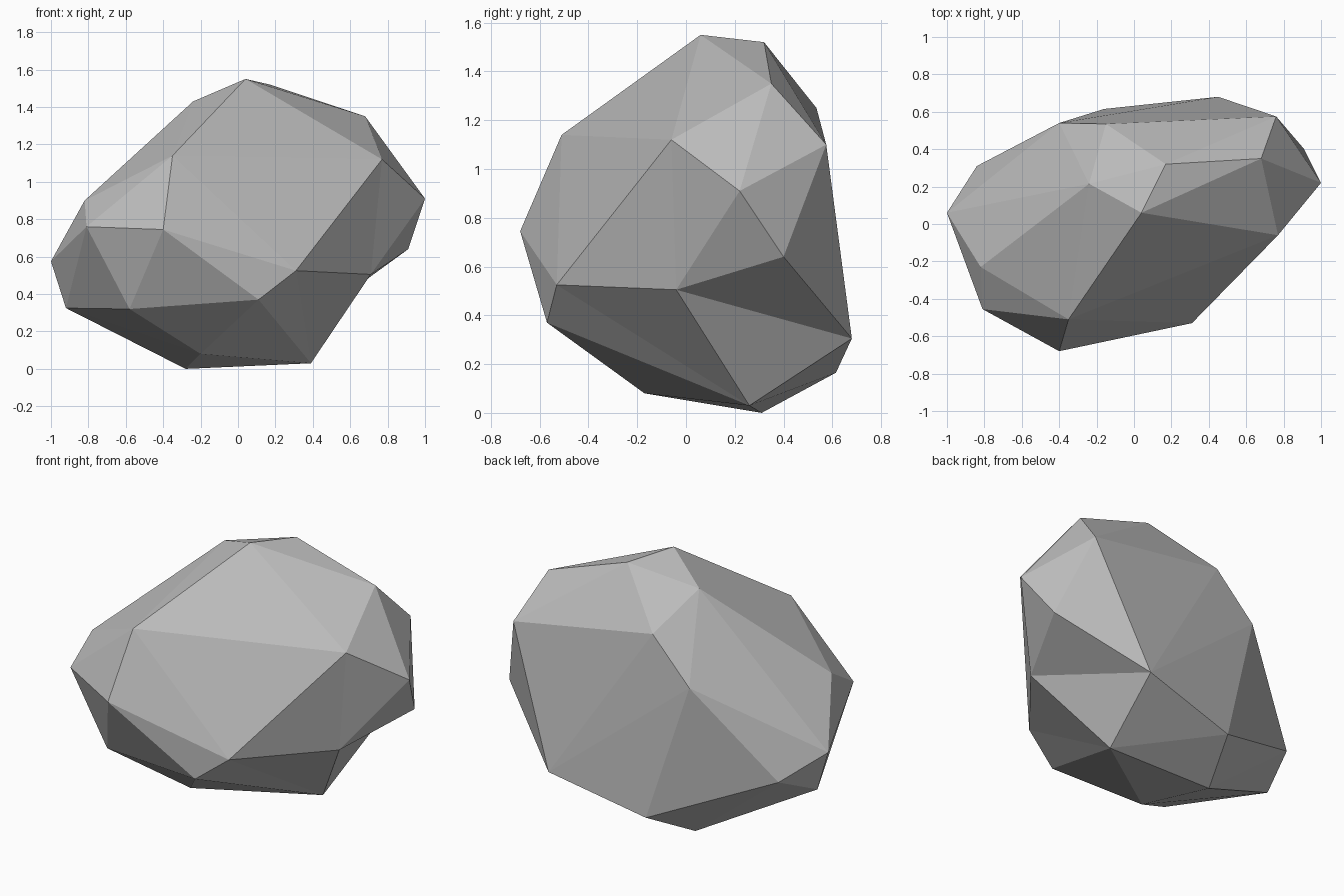
import bpy
import bmesh

# Remove the default cube
start_cube = bpy.data.objects.get("Cube")
if start_cube:
    bpy.data.objects.remove(start_cube, do_unlink=True)

# Stone material
stone = bpy.data.materials.new("stone grey")
stone.use_nodes = True
stone_colour = (0.5, 0.5, 0.5, 1.0)
stone.diffuse_color = stone_colour
shader = next(n for n in stone.node_tree.nodes if n.type == "BSDF_PRINCIPLED")
shader.inputs["Base Color"].default_value = stone_colour
shader.inputs["Roughness"].default_value = 1.0

# Chiselled corners of the boulder
corners = {
    # crown
    "crown_peak": (0.04, 0.06, 1.55),
    "crown_rear": (0.17, 0.32, 1.52),
    "crown_left": (0.68, 0.35, 1.35),
    "crown_right": (-0.24, 0.215, 1.43),
    # left flank
    "left_shoulder_front": (0.77, -0.06, 1.12),
    "left_shoulder_rear": (0.76, 0.575, 1.10),
    "left_tip": (1.0, 0.22, 0.91),
    "left_under_tip": (0.91, 0.40, 0.64),
    # front
    "front_brow": (-0.35, -0.51, 1.14),
    "front_nose": (-0.40, -0.68, 0.745),
    "front_left_ledge": (0.31, -0.53, 0.525),
    "front_chin": (0.11, -0.57, 0.37),
    "front_right_chin": (-0.58, -0.43, 0.32),
    # right flank
    "right_shoulder": (-0.82, -0.23, 0.90),
    "right_cheek": (-0.81, -0.455, 0.76),
    "right_tip": (-1.0, 0.06, 0.575),
    "right_under_tip": (-0.92, 0.05, 0.325),
    # back
    "back_brow": (-0.15, 0.535, 1.25),
    "back_ridge": (-0.40, 0.54, 0.99),
    "back_right_corner": (-0.84, 0.31, 0.445),
    "back_left_heel": (0.45, 0.68, 0.305),
    "back_right_heel": (-0.16, 0.615, 0.165),
    # base
    "base_left": (0.39, 0.26, 0.03),
    "base_rear": (-0.28, 0.31, 0.0),
    "base_front": (-0.20, -0.17, 0.08),
}

# Wrap the corners in a faceted skin
bm = bmesh.new()
vert = {name: bm.verts.new(point) for name, point in corners.items()}
bmesh.ops.convex_hull(bm, input=list(bm.verts), use_existing_faces=False)

# Chip a shallow hollow into the lower left side
rim_names = ("left_shoulder_front", "left_tip", "left_under_tip",
             "back_left_heel", "base_left", "front_left_ledge")
rim = {vert[name] for name in rim_names}
chipped = [f for f in bm.faces if all(v in rim for v in f.verts)]
bmesh.ops.delete(bm, geom=chipped, context="FACES")
hollow = bm.verts.new((0.71, -0.04, 0.505))
for edge in [e for e in bm.edges if e.is_boundary]:
    bm.faces.new((edge.verts[0], edge.verts[1], hollow))

bmesh.ops.recalc_face_normals(bm, faces=list(bm.faces))
for face in bm.faces:
    face.smooth = False

# Boulder object
mesh = bpy.data.meshes.new("boulder")
bm.to_mesh(mesh)
bm.free()
mesh.materials.append(stone)
boulder = bpy.data.objects.new("boulder", mesh)
bpy.context.collection.objects.link(boulder)
